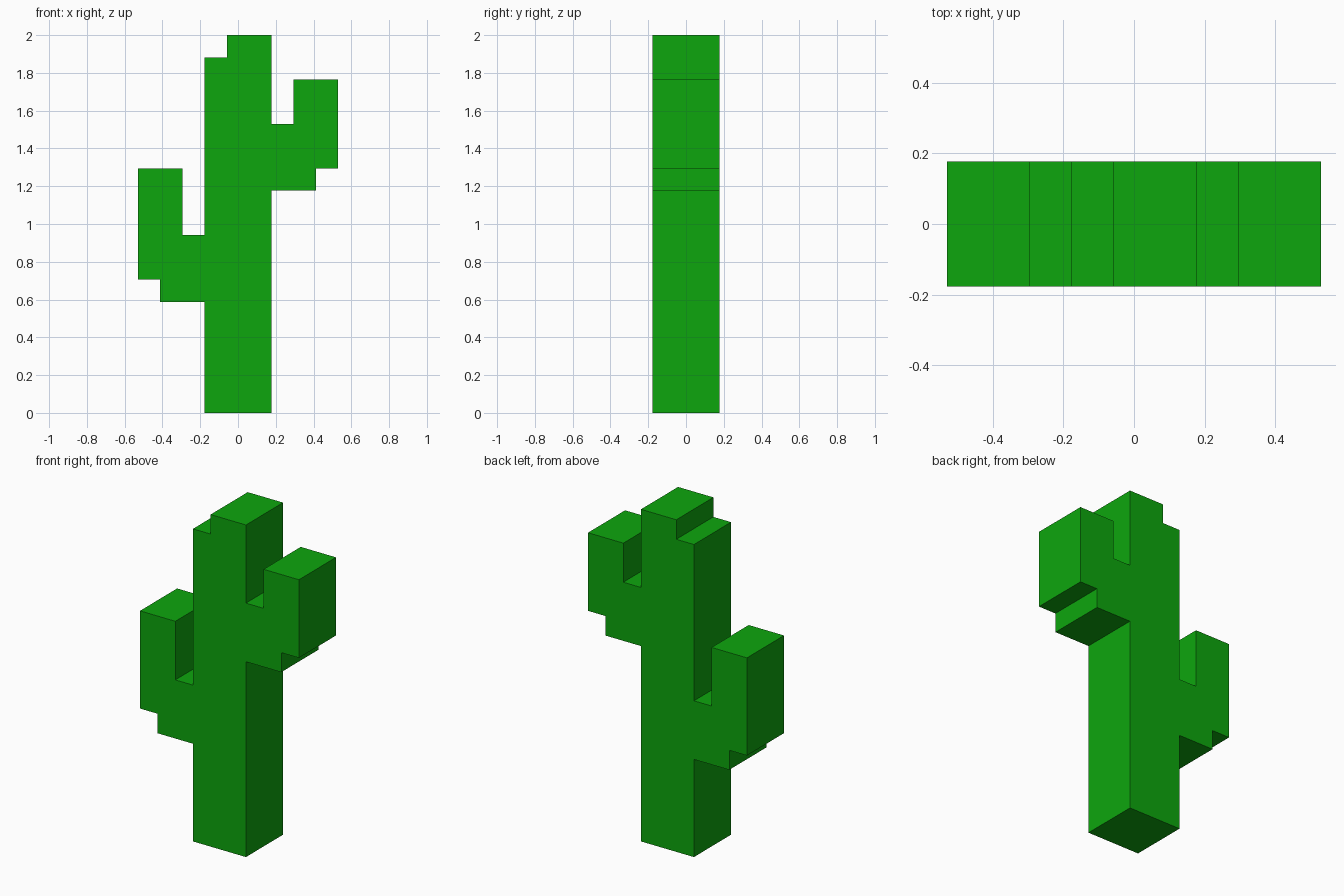
import bpy
import bmesh
from mathutils import Vector

cube = bpy.data.objects.get("Cube")
if cube:
    bpy.data.objects.remove(cube, do_unlink=True)

U = 2 / 17          # block size: the cactus is 17 blocks tall
HALF_DEPTH = 1.5    # in blocks

green = bpy.data.materials.new("cactus green")
green.use_nodes = True
colour = (0.004, 0.38, 0.004, 1)
green.diffuse_color = colour
green.node_tree.nodes["Principled BSDF"].inputs["Base Color"].default_value = colour

# Stepped silhouette (x, z) in blocks, counter-clockwise from the front
base = [(-1.5, 0), (1.5, 0)]
left_arm = [(1.5, 10), (3.5, 10), (3.5, 11), (4.5, 11),
            (4.5, 15), (2.5, 15), (2.5, 13), (1.5, 13)]
top = [(1.5, 17), (-0.5, 17), (-0.5, 16), (-1.5, 16)]
right_arm = [(-1.5, 8), (-2.5, 8), (-2.5, 11), (-4.5, 11),
             (-4.5, 6), (-3.5, 6), (-3.5, 5), (-1.5, 5)]
outline = base + left_arm + top + right_arm

# Extrude the silhouette from front to back
bm = bmesh.new()
front = bm.faces.new([bm.verts.new((x * U, -HALF_DEPTH * U, z * U)) for x, z in outline])
ext = bmesh.ops.extrude_face_region(bm, geom=[front], use_keep_orig=True)
back_verts = [g for g in ext["geom"] if isinstance(g, bmesh.types.BMVert)]
bmesh.ops.translate(bm, verts=back_verts, vec=Vector((0, 2 * HALF_DEPTH * U, 0)))
bmesh.ops.recalc_face_normals(bm, faces=bm.faces[:])

mesh = bpy.data.meshes.new("cactus")
bm.to_mesh(mesh)
bm.free()
mesh.materials.append(green)
cactus = bpy.data.objects.new("cactus", mesh)
bpy.context.collection.objects.link(cactus)
